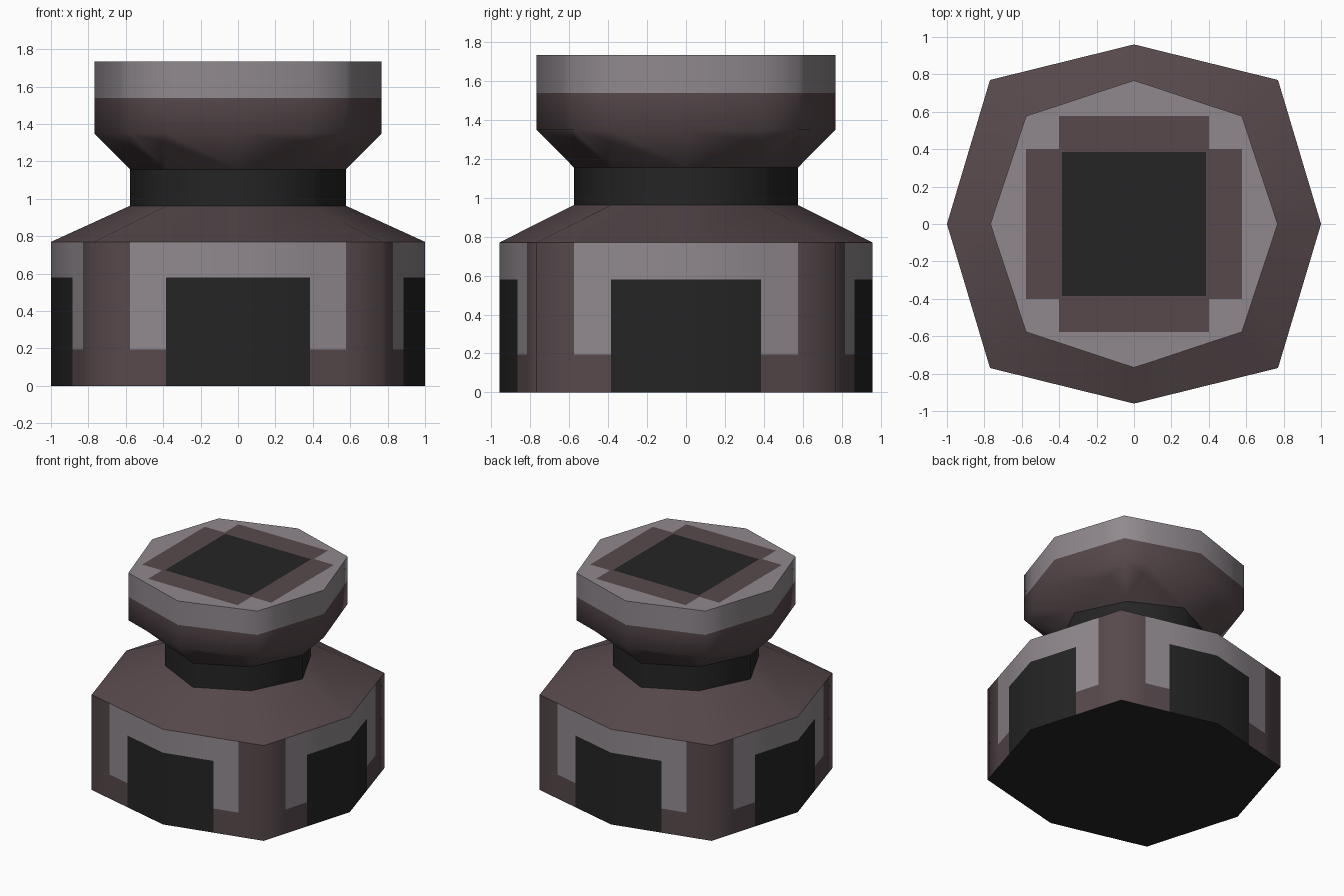
import bpy, bmesh, math

if "Cube" in bpy.data.objects:
    bpy.data.objects.remove(bpy.data.objects["Cube"])


def material(name, rgb):
    m = bpy.data.materials.new(name)
    m.diffuse_color = (*rgb, 1)
    m.use_nodes = True
    m.node_tree.nodes["Principled BSDF"].inputs["Base Color"].default_value = m.diffuse_color
    return m


MATS = [material("dark brown", (0.095, 0.066, 0.072)),
        material("light grey", (0.28, 0.25, 0.27)),
        material("black", (0.018, 0.018, 0.018))]
BROWN, LIGHT, BLACK = range(3)
INNER, OUTER = 0.385, 0.577   # half widths of the inset panels


def octagon(rx, ry, c, z):
    return [(rx, 0, z), (c, c, z), (0, ry, z), (-c, c, z),
            (-rx, 0, z), (-c, -c, z), (0, -ry, z), (c, -c, z)]


def loft(name, rings, rule, bottom=False, top=False, cuts=()):
    """Skin octagon rings, slice along the colour borders, colour by rule."""
    bm = bmesh.new()
    loops = [[bm.verts.new(p) for p in octagon(*r)] for r in rings]
    for a, b in zip(loops, loops[1:]):
        for i in range(8):
            j = (i + 1) % 8
            bm.faces.new((a[i], a[j], b[j], b[i]))
    if bottom:
        bm.faces.new(loops[0][::-1])
    if top:
        bm.faces.new(loops[-1])
    for axis, value in cuts:
        co, no = [0, 0, 0], [0, 0, 0]
        co[axis], no[axis] = value, 1
        bmesh.ops.bisect_plane(bm, geom=bm.verts[:] + bm.edges[:] + bm.faces[:],
                               plane_co=co, plane_no=no, dist=1e-5)
    bm.normal_update()
    for f in bm.faces:
        f.material_index = rule(f.calc_center_median(), f.normal)
    me = bpy.data.meshes.new(name)
    bm.to_mesh(me)
    bm.free()
    for m in MATS:
        me.materials.append(m)
    ob = bpy.data.objects.new(name, me)
    bpy.context.collection.objects.link(ob)
    bpy.ops.object.select_all(action='DESELECT')
    ob.select_set(True)
    bpy.context.view_layer.objects.active = ob
    bpy.ops.object.shade_smooth_by_angle(angle=math.radians(62))
    return ob


def base_colour(c, n):
    if n.z < -0.5:
        return BLACK
    across = min(abs(c.x), abs(c.y))   # distance along the side wall
    if across < INNER and c.z < 0.58:
        return BLACK
    if across < OUTER and c.z > 0.195:
        return LIGHT
    return BROWN


def head_colour(c, n):
    if n.z > 0.5:                      # cap: black square on a brown cross
        small, big = sorted((abs(c.x), abs(c.y)))
        if big < INNER + 0.003:
            return BLACK
        return BROWN if small < 0.4 and big < OUTER else LIGHT
    return LIGHT if c.z > 1.54 else BROWN


SIDES = [(a, s * v) for a in (0, 1) for v in (INNER, OUTER) for s in (-1, 1)]
CAP = SIDES + [(a, s * 0.4) for a in (0, 1) for s in (-1, 1)]

# base drum with painted side panels
loft("base", [(1, 0.96, 0.77, 0), (1, 0.96, 0.77, 0.77)], base_colour,
     bottom=True, cuts=SIDES + [(2, 0.195), (2, 0.58)])
# sloped shoulder
loft("shoulder", [(1, 0.96, 0.77, 0.77), (0.577, 0.577, INNER, 0.963)],
     lambda c, n: BROWN)
# neck
loft("neck", [(0.577, 0.577, INNER, 0.963), (0.577, 0.577, INNER, 1.157)],
     lambda c, n: BLACK)
# flared head with cap
loft("head", [(0.577, 0.577, INNER, 1.157), (0.768, 0.768, 0.577, 1.35),
              (0.768, 0.768, 0.577, 1.733)], head_colour,
     top=True, cuts=CAP + [(2, 1.54)])
